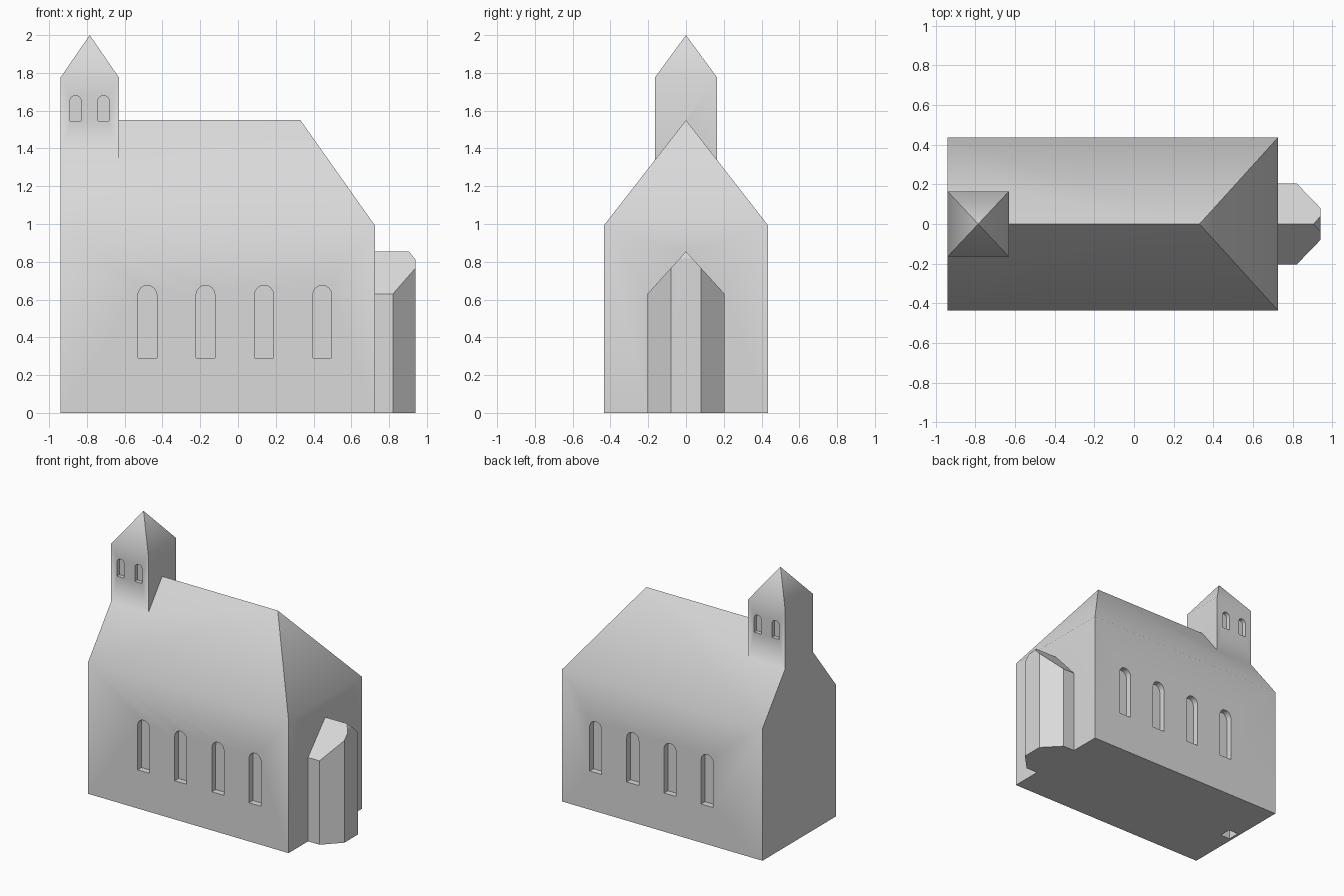
import bpy, bmesh, math

if "Cube" in bpy.data.objects:
    bpy.data.objects.remove(bpy.data.objects["Cube"])

stone = bpy.data.materials.new("pale grey stone")
stone.diffuse_color = (0.7, 0.7, 0.7, 1)
stone.use_nodes = True
stone.node_tree.nodes["Principled BSDF"].inputs["Base Color"].default_value = stone.diffuse_color


def finish(bm, name):
    bmesh.ops.recalc_face_normals(bm, faces=bm.faces)
    mesh = bpy.data.meshes.new(name)
    bm.to_mesh(mesh)
    bm.free()
    mesh.materials.append(stone)
    obj = bpy.data.objects.new(name, mesh)
    bpy.context.collection.objects.link(obj)
    return obj


def hull(name, points):
    """Solid from the corners of a convex shape, with flat sides merged."""
    bm = bmesh.new()
    for p in points:
        bm.verts.new(p)
    bmesh.ops.convex_hull(bm, input=bm.verts)
    bmesh.ops.dissolve_limit(bm, angle_limit=math.radians(1),
                             verts=bm.verts, edges=bm.edges)
    return finish(bm, name)


def mirrored(points):
    """Each point together with its copy across the long axis."""
    return [(x, s * y, z) for x, y, z in points for s in (-1, 1)]


def arch(bm, x, r, bottom, top, y_in, y_out):
    """Round-headed prism from y_in to y_out."""
    spring, n = top - r, 8
    prof = [(x - r, bottom), (x + r, bottom)]
    prof += [(x + r * math.cos(math.pi * i / n), spring + r * math.sin(math.pi * i / n))
             for i in range(n + 1)]
    face = bm.faces.new([bm.verts.new((px, y_in, pz)) for px, pz in prof])
    ext = bmesh.ops.extrude_face_region(bm, geom=[face])
    new = [v for v in ext["geom"] if isinstance(v, bmesh.types.BMVert)]
    bmesh.ops.translate(bm, verts=new, vec=(0, y_out - y_in, 0))


# Nave with gable at one end and hipped roof at the other
W, E, HALF, EAVE, RIDGE = -0.94, 0.725, 0.435, 0.992, 1.55
nave = hull("chapel", mirrored([(x, HALF, z) for x in (W, E) for z in (0, EAVE)])
            + [(W, 0, RIDGE), (0.33, 0, RIDGE)])

# Bell tower with pyramid spire
TW, TE, TH = W, -0.63, 0.165
tower = hull("bell_tower", mirrored([(x, TH, z) for x in (TW, TE) for z in (1.1, 1.775)])
             + [((TW + TE) / 2, 0, 2.0)])

# Apse: canted corners, small hip on the end of its ridge
AH, slope = 0.204, 0.225 / 0.204


def roof(y):
    return 0.855 - slope * y


apse = hull("apse", mirrored(
    [(x, AH, z) for x in (0.6, 0.82) for z in (0, roof(AH))]
    + [(0.94, 0.08, 0), (0.94, 0.08, roof(0.08)), (0.94, 0.04, roof(0.04))])
    + [(0.6, 0, roof(0)), (0.905, 0, roof(0))])

# Window recesses on both long sides
bm = bmesh.new()
for side in (-1, 1):
    for x in (-0.48, -0.172, 0.138, 0.446):
        arch(bm, x, 0.05, 0.29, 0.675, side * (HALF - 0.045), side * (HALF + 0.1))
    for x in (-0.86, -0.712):
        arch(bm, x, 0.03, 1.545, 1.68, side * (TH - 0.03), side * (TH + 0.1))
windows = finish(bm, "window_cutter")

# Small square socket under the tower end
socket = hull("socket_cutter", mirrored(
    [(x, 0.045, z) for x in (-0.92, -0.84) for z in (-0.1, 0.2)]))

# Join the masses and cut the recesses
parts = [(tower, 'UNION'), (apse, 'UNION'), (windows, 'DIFFERENCE'), (socket, 'DIFFERENCE')]
for other, op in parts:
    other.hide_render = True
    mod = nave.modifiers.new(other.name, 'BOOLEAN')
    mod.object, mod.operation, mod.solver = other, op, 'EXACT'
mesh = bpy.data.meshes.new_from_object(
    nave.evaluated_get(bpy.context.evaluated_depsgraph_get()))
nave.modifiers.clear()
nave.data = mesh
for other, op in parts:
    bpy.data.objects.remove(other)

# Merge coplanar pieces, keep one material
bm = bmesh.new()
bm.from_mesh(mesh)
bmesh.ops.remove_doubles(bm, verts=bm.verts, dist=1e-5)
bmesh.ops.dissolve_limit(bm, angle_limit=math.radians(0.5), verts=bm.verts, edges=bm.edges)
for f in bm.faces:
    f.material_index = 0
bm.to_mesh(mesh)
bm.free()
mesh.materials.clear()
mesh.materials.append(stone)

# Soft shading where roofs meet walls, crisp corners elsewhere
bpy.context.view_layer.objects.active = nave
nave.select_set(True)
bpy.ops.object.shade_smooth_by_angle(angle=math.radians(40))
wn = nave.modifiers.new("weighted_normals", 'WEIGHTED_NORMAL')
wn.keep_sharp = True
